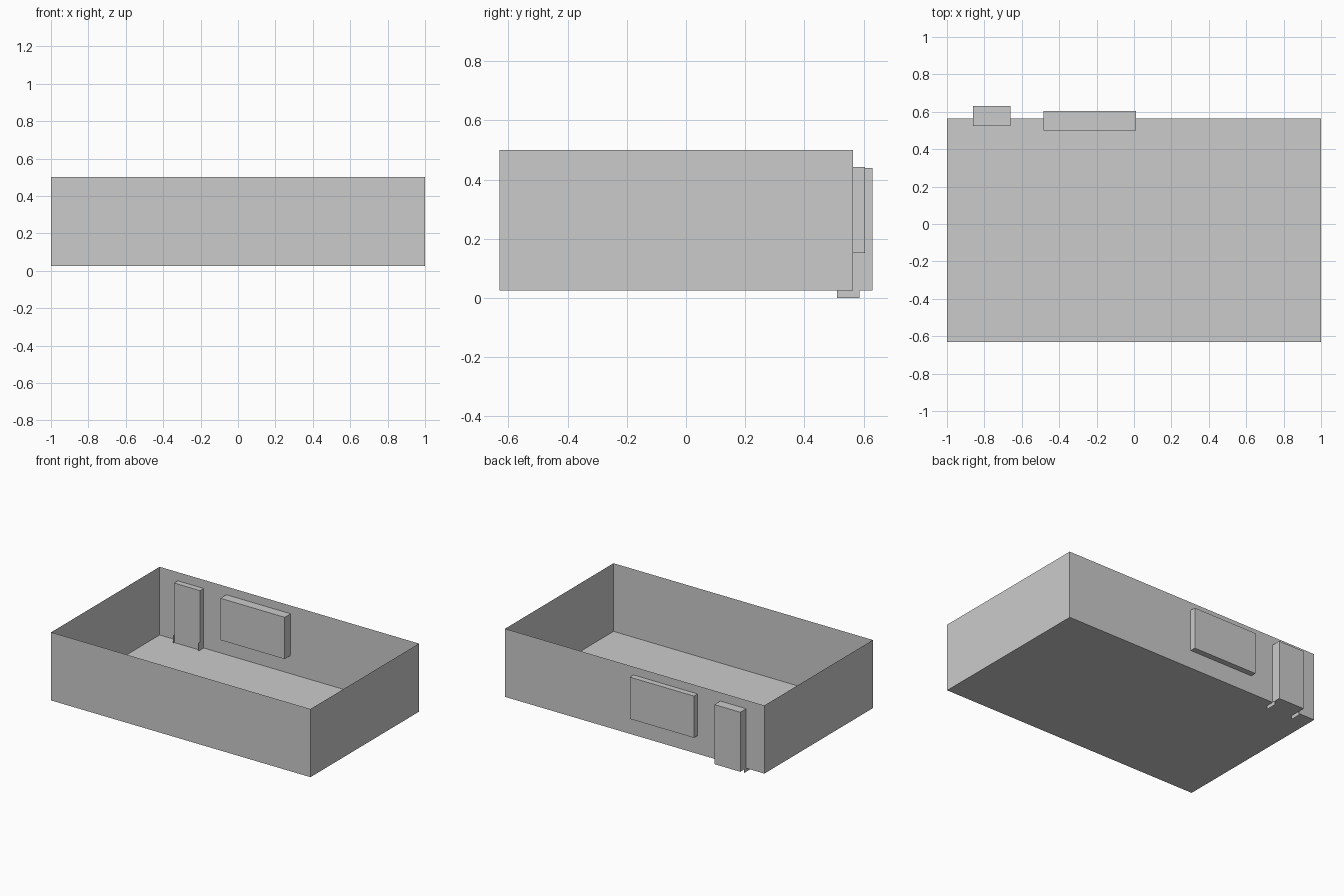
import bpy, bmesh

if "Cube" in bpy.data.objects:
    bpy.data.objects.remove(bpy.data.objects["Cube"])


def box(name, lo, hi, open_top=False):
    """Axis-aligned box between two corners, optionally without its top face."""
    bm = bmesh.new()
    bmesh.ops.create_cube(bm, size=1)
    for v in bm.verts:
        v.co = [lo[i] + (v.co[i] + 0.5) * (hi[i] - lo[i]) for i in range(3)]
    bm.normal_update()
    if open_top:
        top = [f for f in bm.faces if f.normal.z > 0.9]
        bmesh.ops.delete(bm, geom=top, context='FACES_ONLY')
    return finish(name, bm)


def side_sheet(name, x, y0, y1, z0, z1):
    """Thin upright sheet facing sideways."""
    bm = bmesh.new()
    bm.faces.new([bm.verts.new((x, y, z)) for y, z in
                  ((y0, z0), (y1, z0), (y1, z1), (y0, z1))])
    return finish(name, bm)


def finish(name, bm):
    mesh = bpy.data.meshes.new(name)
    bm.to_mesh(mesh)
    bm.free()
    obj = bpy.data.objects.new(name, mesh)
    bpy.context.collection.objects.link(obj)
    return obj


# Open room: floor and four paper-thin walls
box("room_shell", (-1, -0.63, 0.025), (1, 0.565, 0.5), open_top=True)

# Door and window blocks passing through the back wall
box("door", (-0.86, 0.525, 0.025), (-0.66, 0.63, 0.44))
box("window", (-0.485, 0.5, 0.152), (0.01, 0.605, 0.443))

# Thin sheets at the foot of the door, one per side
for side, x in (("left", -0.859), ("right", -0.661)):
    side_sheet("door_foot_" + side, x, 0.51, 0.587, 0.0, 0.08)
